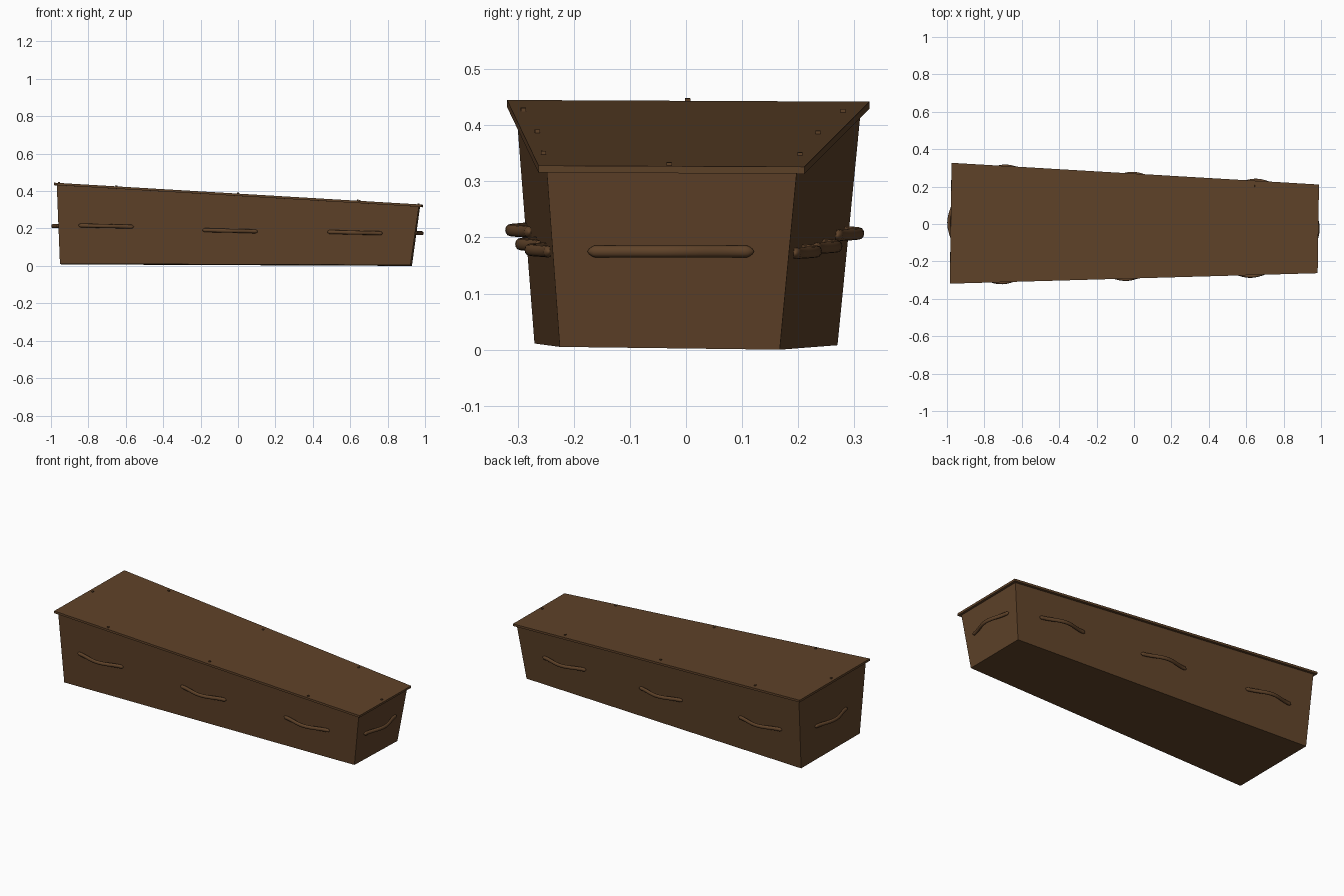
import bpy, bmesh, math
from mathutils import Vector

if "Cube" in bpy.data.objects:
    bpy.data.objects.remove(bpy.data.objects["Cube"])

wood = bpy.data.materials.new("brown_wood")
wood.diffuse_color = (0.115, 0.055, 0.022, 1)
wood.use_nodes = True
wood.node_tree.nodes["Principled BSDF"].inputs["Base Color"].default_value = wood.diffuse_color


def finish(bm, name, smooth=False):
    bmesh.ops.recalc_face_normals(bm, faces=bm.faces)
    for f in bm.faces:
        f.smooth = smooth
    me = bpy.data.meshes.new(name)
    bm.to_mesh(me)
    bm.free()
    me.materials.append(wood)
    ob = bpy.data.objects.new(name, me)
    bpy.context.collection.objects.link(ob)
    return ob


def block(name, low, high):
    """Solid between two four-cornered loops."""
    bm = bmesh.new()
    a = [bm.verts.new(p) for p in low]
    b = [bm.verts.new(p) for p in high]
    bm.faces.new(a)
    bm.faces.new(b)
    for i in range(4):
        j = (i + 1) % 4
        bm.faces.new((a[i], a[j], b[j], b[i]))
    return finish(bm, name)


# Corner order: front left, front right, back right, back left
bottom = [Vector(p) for p in ((-0.952, -0.27, 0.011), (0.922, -0.225, 0.005),
                              (0.93, 0.167, 0.0), (-0.945, 0.27, 0.008))]
top = [Vector(p) for p in ((-0.969, -0.303, 0.434), (0.967, -0.248, 0.317),
                           (0.973, 0.197, 0.314), (-0.960, 0.312, 0.431))]
lid_top = [Vector(p) for p in ((-0.984, -0.319, 0.445), (0.982, -0.263, 0.328),
                               (0.989, 0.211, 0.326), (-0.975, 0.327, 0.442))]
thick = Vector((-0.0008, 0, -0.0125))

# Tapered box and overhanging lid
block("box", bottom, top)
block("lid", [p + thick for p in lid_top], lid_top)


def wall_point(i, s, z):
    """Point on wall i at fraction s along it and height z."""
    j = (i + 1) % 4
    lo, hi = bottom[i].lerp(bottom[j], s), top[i].lerp(top[j], s)
    return lo.lerp(hi, (z - lo.z) / (hi.z - lo.z))


def handle(name, wall, s, z, tilt):
    centre = wall_point(wall, s, z)
    along = wall_point(wall, s + 0.01, z) - wall_point(wall, s - 0.01, z)
    along.normalize()
    out = along.cross(Vector((0, 0, 1)))
    along = (along + Vector((0, 0, tilt))).normalized()
    up = out.cross(along)
    half, depth, n, sides = 0.148, 0.031, 32, 12
    bm = bmesh.new()
    rings = []
    for k in range(n + 1):
        t = -math.cos(math.pi * k / n)
        bow = 0.003 + depth * (0.5 + 0.5 * math.cos(math.pi * t))
        slope = -depth / half * 0.5 * math.pi * math.sin(math.pi * t)
        side = (out - along * slope).normalized()
        r = max(0.08, min(1, math.sqrt(max(0, (1 - abs(t)) / 0.08))))
        c = centre + along * half * t + out * bow
        rings.append([bm.verts.new(c + side * 0.0085 * r * math.cos(a) + up * 0.0105 * r * math.sin(a))
                      for a in (2 * math.pi * m / sides for m in range(sides))])
    for p, q in zip(rings, rings[1:]):
        for m in range(sides):
            w = (m + 1) % sides
            bm.faces.new((p[m], p[w], q[w], q[m]))
    bm.faces.new(rings[0])
    bm.faces.new(rings[-1])
    finish(bm, name, True)


# Three bowed handles per side, one per end
for k, (s, z) in enumerate(((0.134, 0.213), (0.482, 0.188), (0.832, 0.178))):
    handle(f"front_handle_{k + 1}", 0, s, z, -0.025)
for k, (s, z) in enumerate(((0.155, 0.175), (0.501, 0.184), (0.858, 0.207))):
    handle(f"back_handle_{k + 1}", 2, s, z, 0.025)
handle("foot_handle", 1, 0.5, 0.175, 0)
handle("head_handle", 3, 0.49, 0.213, 0)

# Square screw heads on the lid
lid_x = (lid_top[1] - lid_top[0]).normalized()
lid_y = (lid_top[3] - lid_top[0]).normalized()
lid_n = lid_x.cross(lid_y).normalized()
screws = [(-0.65, -0.29), (0.0, -0.265), (0.64, -0.254), (-0.65, 0.28),
          (0.0, 0.235), (0.65, 0.203), (0.965, -0.03), (-0.957, 0.003)]
for k, (x, y) in enumerate(screws):
    d = Vector((x, y, 0)) - lid_top[0]
    z = lid_top[0].z - (lid_n.x * d.x + lid_n.y * d.y) / lid_n.z
    c = Vector((x, y, z))
    loop = [c + lid_x * 0.0045 * u + lid_y * 0.0045 * v
            for u, v in ((-1, -1), (1, -1), (1, 1), (-1, 1))]
    block(f"screw_{k + 1}", [p - lid_n * 0.004 for p in loop], [p + lid_n * 0.006 for p in loop])
